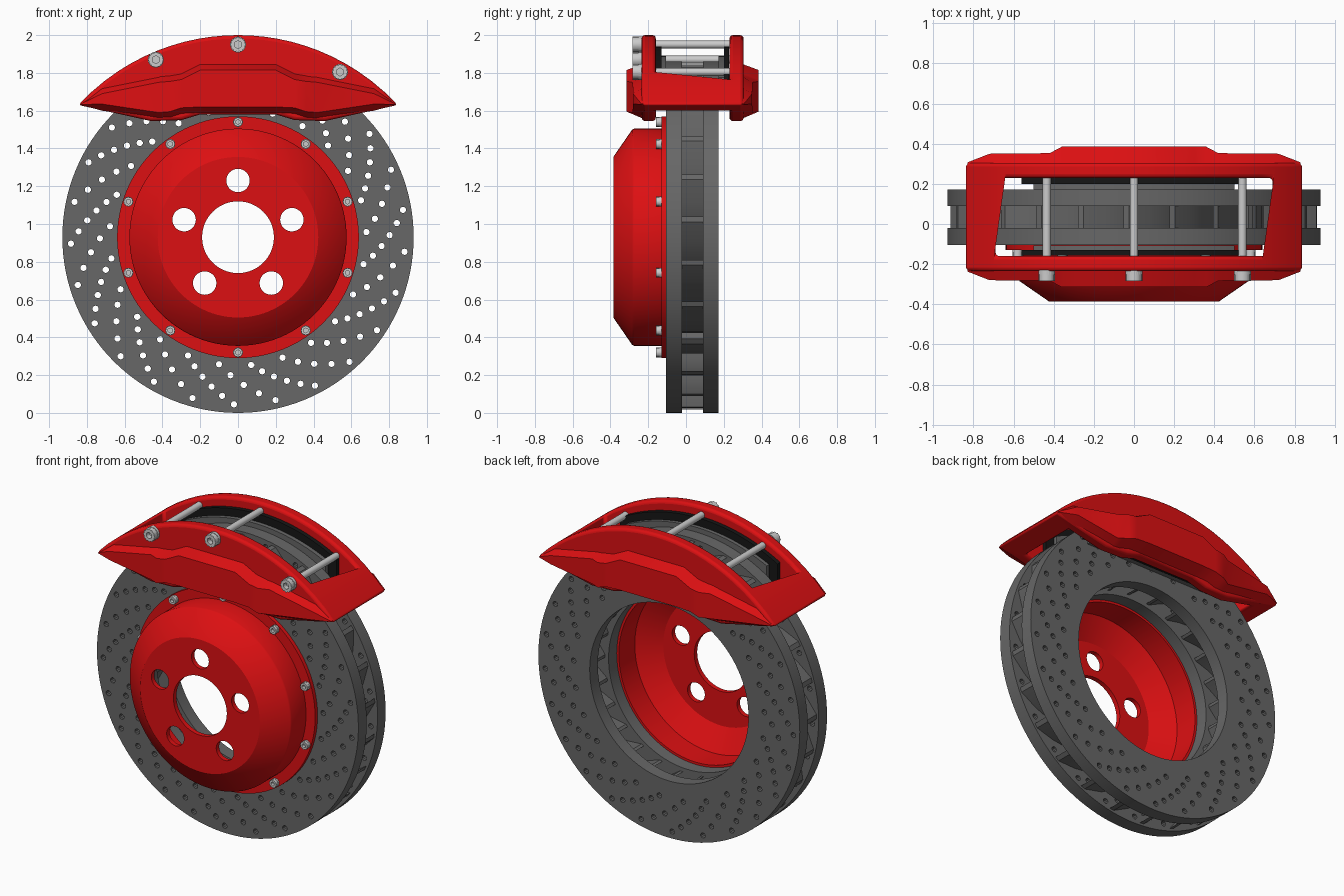
import bpy, bmesh, math
from mathutils import Matrix

cube = bpy.data.objects.get("Cube")
if cube:
    bpy.data.objects.remove(cube, do_unlink=True)

HUB = 0.93      # height of the wheel axis
MID = 0.035     # middle of the caliper in y


def material(name, r, g, b, rough=0.5):
    m = bpy.data.materials.new(name)
    m.use_nodes = True
    m.diffuse_color = (r, g, b, 1)
    node = m.node_tree.nodes["Principled BSDF"]
    node.inputs["Base Color"].default_value = (r, g, b, 1)
    node.inputs["Roughness"].default_value = rough
    return m


RED = material("red paint", 0.72, 0.005, 0.006)
IRON = material("grey iron", 0.135, 0.135, 0.135)
BLACK = material("black plate", 0.008, 0.008, 0.008)
STEEL = material("bright steel", 0.6, 0.6, 0.6)


def add(name, mesh, mat, smooth=True):
    if not mesh.materials:
        mesh.materials.append(mat)
    ob = bpy.data.objects.new(name, mesh)
    bpy.context.collection.objects.link(ob)
    bpy.ops.object.select_all(action='DESELECT')
    ob.select_set(True)
    bpy.context.view_layer.objects.active = ob
    if smooth:
        bpy.ops.object.shade_smooth_by_angle(angle=math.radians(30))
    return ob


def finish(bm, name):
    bmesh.ops.remove_doubles(bm, verts=bm.verts, dist=1e-5)
    bmesh.ops.recalc_face_normals(bm, faces=bm.faces)
    mesh = bpy.data.meshes.new(name)
    bm.to_mesh(mesh)
    bm.free()
    return mesh


def circle(r, n, cx=0, cz=0):
    return [(cx + r * math.sin(i * math.tau / n), cz + r * math.cos(i * math.tau / n)) for i in range(n)]


def polar(r, deg):
    return r * math.cos(math.radians(deg)), r * math.sin(math.radians(deg))


def prism(bm, pts, y0, y1):
    """Extrude an (x, z) outline from y0 to y1."""
    face = bm.faces.new([bm.verts.new((x, y0, z)) for x, z in pts])
    new = bmesh.ops.extrude_face_region(bm, geom=[face])["geom"]
    bmesh.ops.translate(bm, vec=(0, y1 - y0, 0), verts=[v for v in new if isinstance(v, bmesh.types.BMVert)])


def pierced(name, loops, y0, y1):
    """Plate in x-z whose first loop is the rim and the others are holes."""
    cu = bpy.data.curves.new(name, 'CURVE')
    cu.dimensions, cu.fill_mode, cu.extrude = '2D', 'BOTH', (y1 - y0) / 2
    for loop in loops:
        sp = cu.splines.new('POLY')
        sp.points.add(len(loop) - 1)
        for p, (x, z) in zip(sp.points, loop):
            p.co = (x, z, 0, 1)
        sp.use_cyclic_u = True
    tmp = bpy.data.objects.new("tmp", cu)
    bpy.context.collection.objects.link(tmp)
    bpy.context.view_layer.update()
    mesh = bpy.data.meshes.new_from_object(tmp.evaluated_get(bpy.context.evaluated_depsgraph_get()))
    bpy.data.objects.remove(tmp, do_unlink=True)
    bm = bmesh.new()
    bm.from_mesh(mesh)
    bm.transform(Matrix.Translation((0, (y0 + y1) / 2, 0)) @ Matrix.Rotation(math.pi / 2, 4, 'X'))
    return finish(bm, name)


# Brake disc: two drilled plates with swept rows of holes
ROWS, SWEEP = 25, 21.5
holes = []
for k in range(ROWS):
    count = 5 + k % 2
    for i in range(count):
        t = i / (count - 1)
        holes.append(circle(0.017, 10, *polar(0.68 + 0.205 * t, 360 / ROWS * k - 55.3 + SWEEP * t)))
rim = [circle(0.93, 128), circle(0.565, 96)]
for name, y0, y1 in (("disc_front", -0.105, -0.02), ("disc_back", 0.09, 0.172)):
    add(name, pierced(name, rim + holes, y0, y1), IRON).location.z = HUB

# Cooling vanes between the plates
bm = bmesh.new()
for k in range(ROWS):
    left, right = [], []
    for i in range(6):
        t = i / 5
        r, a = 0.59 + 0.325 * t, 360 / ROWS * (k + 0.5) - 64 + 34 * t
        left.append(polar(r, a + 0.9))
        right.append(polar(r, a - 0.9))
    prism(bm, left + right[::-1], -0.025, 0.095)
add("disc_vanes", finish(bm, "disc_vanes"), IRON).location.z = HUB

# Hat: turned shell, then a pierced mounting face
shell = [(0.41, -0.385), (0.425, -0.385), (0.57, -0.285), (0.575, -0.275), (0.575, -0.13), (0.64, -0.13),
         (0.64, -0.103), (0.55, -0.103), (0.55, -0.265), (0.41, -0.355)]
bm = bmesh.new()
N = 96
rings = [[bm.verts.new((x, y, z)) for x, z in circle(r, N)] for r, y in shell]
for a, b in zip(rings, rings[1:] + rings[:1]):
    for i in range(N):
        j = (i + 1) % N
        bm.faces.new((a[i], a[j], b[j], b[i]))
add("hat_shell", finish(bm, "hat_shell"), RED).location.z = HUB
lugs = [circle(0.062, 32, *polar(0.3, 90 + 72 * k)) for k in range(5)]
face = pierced("hat_face", [circle(0.41, N), circle(0.19, 64)] + lugs, -0.385, -0.355)
add("hat_face", face, RED).location.z = HUB


# Socket bolts: twelve-point head with a hexagonal recess on a round base
def bolt_mesh(name, r, height):
    star = [p for a, b in zip(circle(r, 24)[::2], circle(r * 0.87, 24)[1::2]) for p in (a, b)]
    bm = bmesh.new()
    bm.from_mesh(pierced(name, [star, circle(r * 0.5, 6)], -height, -height * 0.3))
    prism(bm, circle(r, 24), -height * 0.35, 0.005)
    return finish(bm, name)


small = bolt_mesh("hat_bolt", 0.026, 0.03)
for k in range(10):
    x, z = polar(0.61, 90 + 36 * k)
    add(f"hat_bolt_{k + 1}", small, STEEL, False).location = (x, -0.13, HUB + z)

# Caliper outline: shallow arch over a gently stepped lower edge
def arch(x, drop=0.0):
    return 0.85 - drop + math.sqrt(1.15 ** 2 - x * x)


def arched(half, drop, lower, n=24):
    return [(x, arch(x, drop)) for x in (half - 2 * half * i / n for i in range(n + 1))] + lower


lower_half = [(0.46, 1.545), (0.3, 1.55), (0.2, 1.58)]
lower = [(-x, z) for x, z in lower_half] + lower_half[::-1]
bm = bmesh.new()
prism(bm, arched(0.845, 0, lower), MID - 0.27, MID + 0.27)
caliper = add("caliper_body", finish(bm, "caliper_body"), RED, False)

# Open the middle of the caliper for disc and pads
bm = bmesh.new()
prism(bm, [(-0.69, 1.3), (0.69, 1.3), (0.69, 2.3), (-0.69, 2.3)], MID - 0.195, MID + 0.195)
cutter = add("caliper_cutter", finish(bm, "caliper_cutter"), RED, False)
cutter.hide_render = True
bpy.context.view_layer.objects.active = caliper
cut = caliper.modifiers.new("window", 'BOOLEAN')
cut.operation, cut.object = 'DIFFERENCE', cutter
bpy.ops.object.modifier_apply(modifier=cut.name)
bpy.data.objects.remove(cutter, do_unlink=True)
caliper.select_set(True)
bpy.ops.object.shade_smooth_by_angle(angle=math.radians(30))
bev = caliper.modifiers.new("rounded", 'BEVEL')
bev.width, bev.segments, bev.limit_method = 0.018, 3, 'ANGLE'
bev.angle_limit = math.radians(35)

# Raised covers on both caliper faces: x, top, bottom, depth
half = [(0, 1.85, 1.585, 0.35), (0.2, 1.85, 1.585, 0.35), (0.3, 1.8, 1.58, 0.35), (0.36, 1.79, 1.56, 0.35),
        (0.42, 1.785, 1.555, 0.318), (0.72, 1.725, 1.6, 0.315), (0.83, 1.64, 1.63, 0.272)]
columns = [(-x, t, b, d) for x, t, b, d in half[:0:-1]] + half
for name, s in (("cover_front", -1), ("cover_back", 1)):
    bm = bmesh.new()
    cols = []
    for x, t, b, d in columns:
        e = min(0.035, 0.3 * (t - b))
        section = ((t, 0.255), (t - e, d), (b + e, d), (b, 0.255))
        cols.append([bm.verts.new((x, MID + s * y, z)) for z, y in section])
    for a, b in zip(cols, cols[1:]):
        for i in range(4):
            j = (i + 1) % 4
            bm.faces.new((a[i], b[i], b[j], a[j]))
    bm.faces.new(cols[0])
    bm.faces.new(cols[-1])
    add(name, finish(bm, name), RED)

# Brake pads: black backing plates and grey friction blocks
pads = (("pad_plate_front", -0.158, -0.13, BLACK, 0.56, 0.06), ("pad_plate_back", 0.2, 0.228, BLACK, 0.56, 0.06),
        ("pad_block_front", -0.132, -0.106, IRON, 0.5, 0.11), ("pad_block_back", 0.173, 0.202, IRON, 0.5, 0.11))
for name, y0, y1, mat, w, drop in pads:
    bm = bmesh.new()
    prism(bm, arched(w, drop, [(-w, 1.6), (w, 1.6)]), y0, y1)
    add(name, finish(bm, name), mat)

# Guide pins across the caliper with their bolt heads
big = bolt_mesh("pin_head", 0.042, 0.048)
for k, (x, z) in enumerate(((-0.435, 1.87), (0, 1.95), (0.54, 1.805)), 1):
    add(f"pin_head_{k}", big, STEEL, False).location = (x, MID - 0.27, z)
    bm = bmesh.new()
    prism(bm, circle(0.021, 20, x, z), -0.2, 0.24)
    add(f"pin_{k}", finish(bm, f"pin_{k}"), STEEL)
